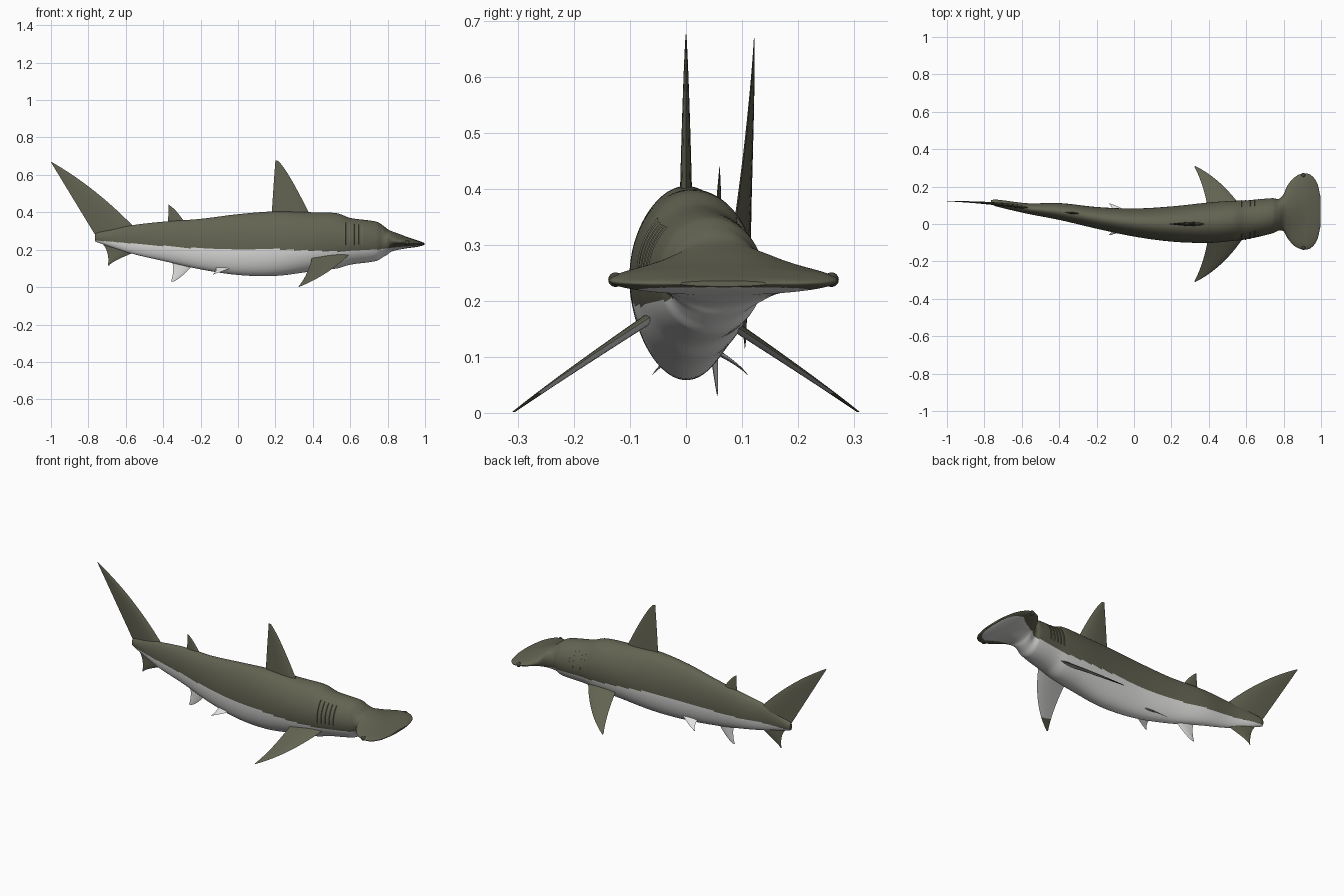
import bpy, bmesh, math
from mathutils import Vector

if "Cube" in bpy.data.objects:
    bpy.data.objects.remove(bpy.data.objects["Cube"])


def material(name, rgb):
    m = bpy.data.materials.new(name)
    m.diffuse_color = (*rgb, 1)
    m.use_nodes = True
    m.node_tree.nodes["Principled BSDF"].inputs["Base Color"].default_value = m.diffuse_color
    return m


OLIVE = material("olive_grey", (0.125, 0.125, 0.085))
WHITE = material("belly_white", (0.75, 0.75, 0.74))
DARK = material("eye_dark", (0.06, 0.06, 0.045))


def finish(name, bm, mats, angle=50):
    bmesh.ops.remove_doubles(bm, verts=bm.verts, dist=0.00005)
    bmesh.ops.recalc_face_normals(bm, faces=bm.faces)
    me = bpy.data.meshes.new(name)
    bm.to_mesh(me)
    bm.free()
    ob = bpy.data.objects.new(name, me)
    bpy.context.collection.objects.link(ob)
    for m in mats:
        me.materials.append(m)
    bpy.ops.object.select_all(action='DESELECT')
    ob.select_set(True)
    bpy.context.view_layer.objects.active = ob
    bpy.ops.object.shade_smooth_by_angle(angle=math.radians(angle))
    return ob


# Body stations: x, centre y, half width, top z, bottom z, head flattening
ST = [
    (-.765, .117, .010, .285, .245, 0), (-.74, .113, .018, .295, .235, 0),
    (-.57, .083, .028, .33, .18, 0), (-.4, .067, .045, .35, .14, 0),
    (-.2, .033, .058, .365, .095, 0), (0, .008, .075, .39, .065, 0),
    (.2, 0, .094, .405, .06, 0), (.4, .007, .108, .40, .085, 0),
    (.53, .017, .107, .395, .10, 0), (.6, .022, .104, .37, .12, 0),
    (.74, .044, .094, .35, .14, 0), (.775, .05, .085, .33, .16, 0),
    (.80, .06, .10, .31, .175, .4), (.82, .065, .14, .30, .19, .8),
    (.86, .066, .185, .285, .20, 1), (.905, .067, .203, .268, .208, 1),
    (.945, .067, .195, .255, .213, 1), (.98, .067, .15, .243, .22, 1),
    (.997, .067, .08, .236, .226, 1)]

# Height of the colour boundary along the body
LINE = [(-.77, .25), (-.4, .22), (-.1, .2), (.2, .203), (.4, .195), (.56, .19),
        (.74, .2), (.86, .215), (1, .225)]


def station(x):
    """Smooth (Hermite) interpolation of the stations."""
    i = max(k for k in range(len(ST) - 1) if ST[k][0] <= x or k == 0)
    a, b = ST[i], ST[i + 1]
    p, n = ST[max(i - 1, 0)], ST[min(i + 2, len(ST) - 1)]
    h = b[0] - a[0]
    u = (x - a[0]) / h
    out = []
    for c in range(1, 6):
        m0 = (b[c] - p[c]) / (b[0] - p[0]) * h
        m1 = (n[c] - a[c]) / (n[0] - a[0]) * h
        out.append((2*u**3 - 3*u*u + 1) * a[c] + (u**3 - 2*u*u + u) * m0
                   + (3*u*u - 2*u**3) * b[c] + (u**3 - u*u) * m1)
    return out


def surface(x, t, grow=1.0):
    yc, w, zt, zb, f = station(x)
    f = min(max(f, 0), 1)
    h = (zt - zb) / 2
    dy = w * math.cos(t)
    edge = min(.025, h)
    flat = edge + (h - edge) * math.exp(-(dy / .13) ** 2)
    z = math.sin(t) * ((1 - f) * h + f * flat)
    return Vector((x, yc + dy * grow, (zt + zb) / 2 + z * grow))


def boundary(x):
    for (x0, z0), (x1, z1) in zip(LINE, LINE[1:]):
        if x <= x1:
            return z0 + (z1 - z0) * (x - x0) / (x1 - x0)
    return LINE[-1][1]


# Body and hammer head in one loft
N = 120
xs = [a[0] + (b[0] - a[0]) * k / 8 for a, b in zip(ST, ST[1:]) for k in range(8)]
xs.append(ST[-1][0])
bm = bmesh.new()
rings = [[bm.verts.new(surface(x, 2 * math.pi * j / N)) for j in range(N)] for x in xs]
for r, s in zip(rings, rings[1:]):
    for j in range(N):
        bm.faces.new((r[j], r[(j + 1) % N], s[(j + 1) % N], s[j]))
bm.faces.new(rings[0])
bm.faces.new(rings[-1])
for f in bm.faces:
    c = f.calc_center_median()
    f.material_index = int(c.z < boundary(c.x))
finish("body_and_head", bm, [OLIVE, WHITE])

# Gill ridges on both flanks
bm = bmesh.new()
for k in range(5):
    for side in (0, 1):
        rows = []
        for j in range(17):
            t = -.15 + 1.0 * j / 16
            t = math.pi - t if side else t
            x = .572 + .023 * k
            rows.append([bm.verts.new(surface(x + d, t, g))
                         for d, g in ((-.006, .998), (.003, 1.025), (.005, .998))])
        for r, s in zip(rows, rows[1:]):
            for i in range(2):
                bm.faces.new((r[i], r[i + 1], s[i + 1], s[i]))
finish("gill_ridges", bm, [OLIVE], 30)


def through(pts, s):
    """Quadratic curve through three points."""
    a, b, c = (Vector(p) for p in pts)
    return a * (1 - s) * (1 - 2 * s) + b * 4 * s * (1 - s) + c * s * (2 * s - 1)


def fin(name, lead, trail, normal, thick, mats, tip_from=None):
    """Lens-section fin between a leading and a trailing edge curve."""
    bm = bmesh.new()
    n, rows = 10, 20
    nv = Vector(normal).normalized()
    loops = []
    for i in range(rows + 1):
        s = i / rows
        a, b = through(lead, s), through(trail, s)
        loop = []
        for j in range(2 * n):
            u = j / n if j <= n else 2 - j / n
            half = thick * (1 - .93 * s) * math.sin(math.pi * u ** .7)
            loop.append(bm.verts.new(a.lerp(b, u) + nv * half * (1 if j <= n else -1)))
        loops.append(loop)
    for i, (r, q) in enumerate(zip(loops, loops[1:])):
        for j in range(2 * n):
            k = (j + 1) % (2 * n)
            f = bm.faces.new((r[j], r[k], q[k], q[j]))
            if tip_from and j >= n and i / rows < tip_from:
                f.material_index = 1
    bm.faces.new(loops[0])
    bm.faces.new(loops[-1])
    finish(name, bm, mats)


Y = (0, 1, 0)
# Fins on the midline
fin("dorsal_fin", [(.385, 0, .385), (.285, 0, .575), (.215, 0, .675)],
    [(.18, 0, .385), (.19, 0, .54), (.2, 0, .677)], Y, .011, [OLIVE])
fin("second_dorsal_fin", [(-.285, .055, .345), (-.325, .058, .40), (-.365, .06, .437)],
    [(-.378, .062, .335), (-.372, .061, .39), (-.372, .06, .442)], Y, .006, [OLIVE])
fin("tail_upper_lobe", [(-.55, .085, .315), (-.767, .11, .513), (-.998, .122, .67)],
    [(-.755, .115, .265), (-.88, .119, .47), (-1, .122, .668)], Y, .011, [OLIVE])
fin("tail_lower_lobe", [(-.52, .08, .2), (-.645, .1, .146), (-.688, .105, .115)],
    [(-.745, .113, .25), (-.702, .109, .195), (-.695, .105, .117)], Y, .008, [OLIVE])
fin("anal_fin", [(-.235, .042, .125), (-.305, .052, .055), (-.35, .056, .03)],
    [(-.355, .058, .15), (-.347, .057, .09), (-.358, .056, .03)], Y, .006, [WHITE])

# Paired fins and eyes
for s, side in ((1, "left"), (-1, "right")):
    fin(side + "_pectoral_fin",
        [(.6, s * .05, .18), (.475, s * .205, .078), (.328, s * .31, .002)],
        [(.4, s * .05, .178), (.37, s * .19, .08), (.323, s * .305, .002)],
        (0, s * .55, .83), .010, [OLIVE, WHITE], .72)
    fin(side + "_pelvic_fin",
        [(-.01, .02 + s * .03, .11), (-.075, .023 + s * .065, .088), (-.132, .025 + s * .085, .068)],
        [(-.12, .025 + s * .025, .115), (-.118, .025 + s * .06, .09), (-.136, .025 + s * .085, .068)],
        (0, s * .5, .85), .005, [WHITE])
    bm = bmesh.new()
    bmesh.ops.create_uvsphere(bm, u_segments=20, v_segments=12, radius=.013)
    bmesh.ops.translate(bm, verts=bm.verts, vec=(.905, .067 + s * .193, .238))
    finish(side + "_eye", bm, [DARK])
